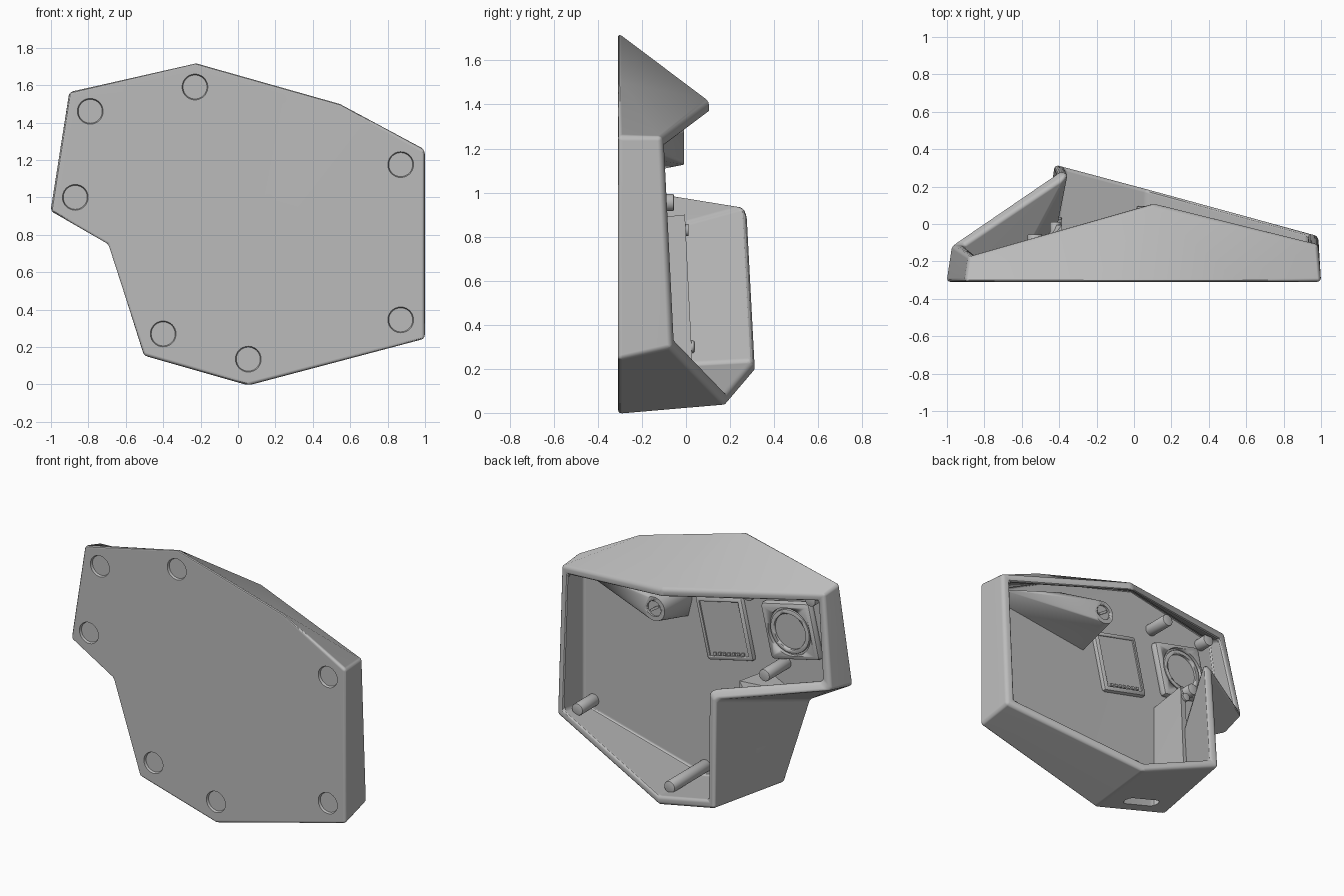
import bpy, bmesh, math
from mathutils import Vector

if "Cube" in bpy.data.objects:
    bpy.data.objects.remove(bpy.data.objects["Cube"])

grey = bpy.data.materials.new("plain_grey")
grey.use_nodes = True
COL = (0.5, 0.5, 0.5, 1)
grey.diffuse_color = COL
grey.node_tree.nodes["Principled BSDF"].inputs["Base Color"].default_value = COL

FRONT, FLOOR, WALL = -0.309, -0.28, 0.055


def activate(ob):
    bpy.ops.object.select_all(action="DESELECT")
    ob.select_set(True)
    bpy.context.view_layer.objects.active = ob


def finish(ob, name, bevel=0, segments=2):
    """Name, colour, bevel and shade a part."""
    ob.name = ob.data.name = name
    ob.data.materials.clear()
    ob.data.materials.append(grey)
    activate(ob)
    bpy.ops.object.transform_apply(location=False, rotation=True, scale=True)
    if bevel:
        m = ob.modifiers.new("Bevel", "BEVEL")
        m.width, m.segments, m.limit_method = bevel, segments, "ANGLE"
        m.angle_limit = math.radians(28)
        bpy.ops.object.modifier_apply(modifier=m.name)
    bpy.ops.object.shade_smooth_by_angle(angle=math.radians(30))
    return ob


def from_bmesh(bm, name, bevel=0, segments=2):
    bmesh.ops.recalc_face_normals(bm, faces=bm.faces)
    me = bpy.data.meshes.new(name)
    bm.to_mesh(me)
    bm.free()
    ob = bpy.data.objects.new(name, me)
    bpy.context.collection.objects.link(ob)
    return finish(ob, name, bevel, segments)


def hull(name, points):
    """Convex solid around a set of points."""
    bm = bmesh.new()
    for p in points:
        bm.verts.new(p)
    res = bmesh.ops.convex_hull(bm, input=bm.verts)
    bmesh.ops.delete(bm, geom=[v for v in res["geom_interior"]
                               if isinstance(v, bmesh.types.BMVert)], context="VERTS")
    return from_bmesh(bm, name)


def rod(name, x, z, y0, y1, r, bevel=0, taper=0):
    """Round rod running front to back, optionally narrower at the back."""
    bpy.ops.mesh.primitive_cone_add(vertices=40, radius1=r - taper, radius2=r, depth=y1 - y0,
                                    location=(x, (y0 + y1) / 2, z),
                                    rotation=(math.pi / 2, 0, 0))
    return finish(bpy.context.object, name, bevel)


def box(name, loc, size, tilt=0, bevel=0):
    bpy.ops.mesh.primitive_cube_add(size=1, location=loc, rotation=(0, tilt, 0))
    bpy.context.object.scale = size
    return finish(bpy.context.object, name, bevel)


def cut(ob, cutter):
    cutter.hide_render = True
    m = ob.modifiers.new("Cut", "BOOLEAN")
    m.operation, m.solver, m.object = "DIFFERENCE", "EXACT", cutter
    activate(ob)
    bpy.ops.object.modifier_apply(modifier=m.name)
    bpy.data.objects.remove(cutter)


def inset(points, d):
    """Move a clockwise outline inwards by d, keeping corners mitred."""
    out = []
    for i, p in enumerate(points):
        a, b = points[i - 1], points[(i + 1) % len(points)]
        n = []
        for s, e in ((a, p), (p, b)):
            v = Vector((e.x - s.x, e.z - s.z)).normalized()
            n.append(Vector((v.y, -v.x)))
        m = (n[0] + n[1]) * d / (1 + n[0].dot(n[1]))
        slope = -0.26 * m.x if p.y > FLOOR and p.x > -0.5 else 0
        out.append(Vector((p.x + m.x, p.y + slope, p.z + m.y)))
    return out


# Shell: flat front outline, leaning walls and an uneven open rim
outline = [(-0.23, 1.725), (0.555, 1.503), (1.0, 1.255), (1.0, 0.24),
           (0.055, -0.007), (-0.505, 0.153), (-0.70, 0.745), (-1.005, 0.925), (-0.905, 1.567)]
rim = [(0.11, 0.107, 1.415), (0.985, -0.11, 1.255), (0.985, -0.065, 0.295),
       (0.07, 0.185, 0.035), (-0.425, 0.317, 0.19), (-0.405, 0.28, 0.89),
       (-0.975, -0.11, 0.95), (-0.885, -0.17, 1.54)]
link = [0] + list(range(len(rim)))          # two front corners share one rim corner
front = [Vector((x, FRONT, z)) for x, z in outline]
rim = [Vector(p) for p in rim]
floor = []
for p, k in zip(front, link):
    q = p.lerp(rim[k], (FLOOR - FRONT) / (rim[k].y - FRONT))
    floor.append(Vector((q.x, FLOOR, q.z)))

bm = bmesh.new()
vf, vr, vi, vl = [[bm.verts.new(p) for p in pts] for pts in
                  (front, rim, inset(rim, WALL), inset(floor, WALL))]
bm.faces.new(vf)
bm.faces.new(vl)
for i in range(len(vf)):
    j = (i + 1) % len(vf)
    a, b = link[i], link[j]
    for low, top in ((vf, vr), (vl, vi)):
        bm.faces.new(list(dict.fromkeys((low[i], low[j], top[b], top[a]))))
    if a != b:
        bm.faces.new((vr[a], vr[b], vi[b], vi[a]))
shell = from_bmesh(bm, "shell", 0.02, 3)

# Round recesses in the front
spots = [(-0.79, 1.46), (-0.23, 1.59), (0.87, 1.175), (0.87, 0.345),
         (0.055, 0.135), (-0.40, 0.27), (-0.87, 1.0)]
for x, z in spots:
    cut(shell, rod("recess_cutter", x, z, FRONT - 0.015, FRONT + 0.015, 0.074, 0, 0.01))

# Rounded slot through the underside
cut(shell, box("slot_cutter", (-0.22, -0.19, 0.1), (0.27, 0.075, 0.3), 0, 0.034))
activate(shell)
bpy.ops.object.shade_smooth_by_angle(angle=math.radians(30))
even = shell.modifiers.new("Even shading", "WEIGHTED_NORMAL")
even.keep_sharp = True
bpy.ops.object.modifier_apply(modifier=even.name)

# Ledge along the lower left wall, with two small studs
base = FLOOR - 0.01
hull("wall_ledge", [(-0.40, base, 0.19), (-0.47, base, 0.2),
                    (-0.60, base, 0.77), (-0.40, base, 0.87),
                    (-0.385, 0.03, 0.2), (-0.42, 0.03, 0.2),
                    (-0.425, -0.005, 0.84), (-0.385, -0.005, 0.9)])
rod("ledge_stud_1", -0.415, 0.3, -0.1, 0.038, 0.028, 0.005)
rod("ledge_stud_2", -0.42, 0.83, -0.1, 0.012, 0.028, 0.005)

# Posts standing on the floor inside
posts = [(0.055, 0.12, 0.095), (0.87, 0.335, -0.11), (-0.53, 0.955, -0.055),
         (-0.37, 1.42, -0.11), (-0.77, 1.46, -0.19)]
for i, (x, z, y) in enumerate(posts):
    rod(f"inner_post_{i + 1}", x, z, base, y, 0.039, 0.006)

# Wedge bracket with a round screw boss
bx, bz, top = 0.24, 1.205, -0.01
points = [(0.91, base, 1.17), (0.91, -0.21, 1.21), (0.5, -0.12, 1.3), (0.18, base, 1.07)]
for k in range(32):
    a = math.tau * k / 32
    for y, r in ((top, 0.078), (base, 0.09)):
        points.append((bx + r * math.cos(a), y, bz + r * math.sin(a)))
bracket = hull("wedge_bracket", points)
cut(bracket, rod("boss_cutter", bx, bz, top - 0.012, top + 0.05, 0.05))
box("screw_slot", (bx, top - 0.01, bz), (0.07, 0.012, 0.016), 0.6)

# Tilted display frame with a recessed panel and a row of pins
tilt, cx, cz = 0.23, -0.10, 1.07
frame = box("display_frame", (cx, -0.275, cz), (0.35, 0.05, 0.41), tilt, 0.022)
cut(frame, box("display_cutter", (cx, -0.235, cz), (0.29, 0.05, 0.35), tilt))
for k in range(-3, 4):
    s, d = k * 0.035, -0.16
    box(f"display_pin_{k + 4}",
        (cx + s * math.cos(tilt) + d * math.sin(tilt), -0.257,
         cz - s * math.sin(tilt) + d * math.cos(tilt)), (0.018, 0.014, 0.018), tilt)

# Square housing with a round stepped opening
hx, hz = -0.59, 1.19
housing = box("round_housing", (hx, -0.265, hz), (0.37, 0.07, 0.37), tilt, 0.03)
cut(housing, rod("ring_cutter", hx, hz, -0.255, -0.1, 0.155))
ring = rod("housing_ring", hx, hz, -0.27, -0.236, 0.142, 0.005)
cut(ring, rod("hole_cutter", hx, hz, -0.252, -0.1, 0.115))
